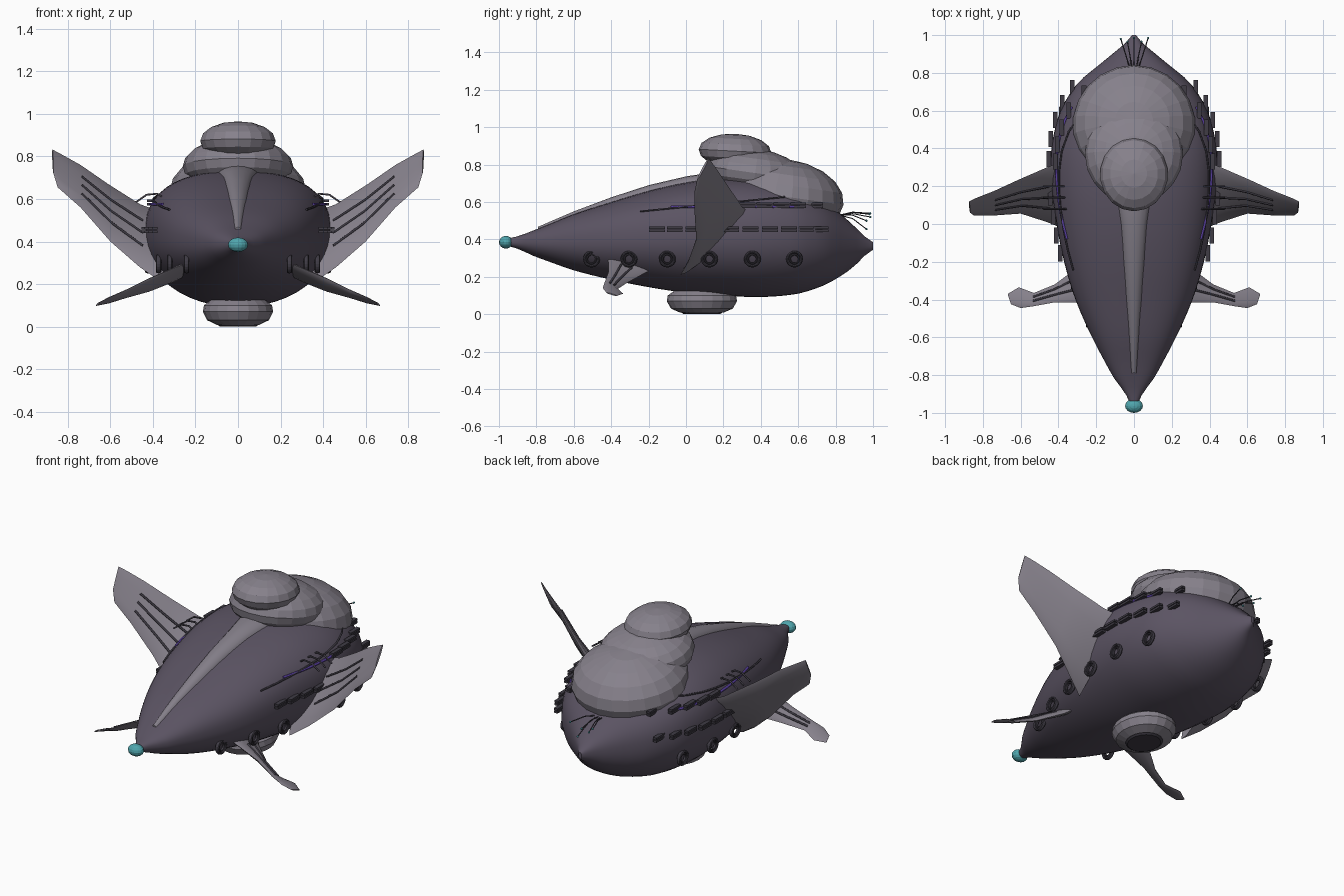
import bpy, bmesh, math
from mathutils import Vector

if "Cube" in bpy.data.objects:
    bpy.data.objects.remove(bpy.data.objects["Cube"])

def mat(name, c):
    m = bpy.data.materials.new(name)
    m.diffuse_color = (*c, 1)
    m.use_nodes = True
    m.node_tree.nodes["Principled BSDF"].inputs["Base Color"].default_value = m.diffuse_color
    return m

HULL = mat("hull_dark", (0.105, 0.088, 0.125))
SHELL = mat("shell_grey", (0.24, 0.22, 0.26))
DARK = mat("dark_metal", (0.05, 0.045, 0.06))
TEAL = mat("teal_glow", (0.08, 0.38, 0.42))
PURPLE = mat("purple_glow", (0.1, 0.05, 0.35))

def finish(name, bm, m, smooth=None):
    bmesh.ops.recalc_face_normals(bm, faces=bm.faces[:])
    me = bpy.data.meshes.new(name)
    bm.to_mesh(me)
    bm.free()
    o = bpy.data.objects.new(name, me)
    bpy.context.collection.objects.link(o)
    me.materials.append(m)
    if smooth:
        bpy.ops.object.select_all(action='DESELECT')
        o.select_set(True)
        bpy.context.view_layer.objects.active = o
        bpy.ops.object.shade_smooth_by_angle(angle=math.radians(smooth))
    return o

def loft(name, rings, m, smooth=None):
    bm = bmesh.new()
    vs = [[bm.verts.new(p) for p in r] for r in rings]
    n = len(vs[0])
    for a, b in zip(vs, vs[1:]):
        for i in range(n):
            bm.faces.new((a[i], a[(i + 1) % n], b[(i + 1) % n], b[i]))
    bm.faces.new(vs[0])
    bm.faces.new(vs[-1])
    return finish(name, bm, m, smooth)

def tube(name, pts, r, m):
    cu = bpy.data.curves.new(name, 'CURVE')
    cu.dimensions = '3D'
    cu.bevel_depth = r
    cu.bevel_resolution = 1
    cu.use_fill_caps = True
    s = cu.splines.new('POLY')
    s.points.add(len(pts) - 1)
    for p, q in zip(s.points, pts):
        p.co = (*q, 1)
    cu.materials.append(m)
    o = bpy.data.objects.new(name, cu)
    bpy.context.collection.objects.link(o)

def ellipsoid(name, c, s, m, seg=20, rings=10, tilt=0, smooth=None):
    bm = bmesh.new()
    bmesh.ops.create_uvsphere(bm, u_segments=seg, v_segments=rings, radius=1)
    o = finish(name, bm, m, smooth)
    o.location, o.scale, o.rotation_euler = c, s, (tilt, 0, 0)

# Hull stations: y, half width, widest z, top z, bottom z
ST = [(-.95, .02, .385, .405, .365), (-.8, .117, .385, .455, .305), (-.6, .222, .39, .535, .235),
      (-.4, .31, .40, .60, .185), (-.2, .37, .41, .66, .145), (0, .41, .42, .705, .115),
      (.2, .437, .42, .73, .10), (.4, .437, .42, .725, .092), (.6, .39, .41, .68, .11),
      (.75, .295, .40, .60, .16), (.88, .14, .38, .49, .24), (1.0, .01, .365, .385, .345)]

def station(y):
    i = max(0, min(len(ST) - 2, sum(s[0] <= y for s in ST) - 1))
    g = lambda k: ST[max(0, min(len(ST) - 1, k))]
    t = (y - ST[i][0]) / (ST[i + 1][0] - ST[i][0])
    return [.5 * (2 * b + (c - a) * t + (2 * a - 5 * b + 4 * c - d) * t * t + (3 * b - a - 3 * c + d) * t ** 3)
            for a, b, c, d in list(zip(g(i - 1), g(i), g(i + 1), g(i + 2)))[1:]]

def hull_x(y, z):
    w, zc, top, bot = station(y)
    n, h = (2.5, top - zc) if z > zc else (2.05, zc - bot)
    return w * max(0, 1 - min(1, abs(z - zc) / h) ** n) ** (1 / n)

def hull_ring(y, k=48):
    w, zc, top, bot = station(y)
    ring = []
    for j in range(k):
        a = 2 * math.pi * j / k
        c, s = math.cos(a), math.sin(a)
        n, h = (2.5, top - zc) if s > 0 else (2.05, zc - bot)
        ring.append((w * math.copysign(abs(c) ** (2 / n), c), y,
                     zc + h * math.copysign(abs(s) ** (2 / n), s)))
    return ring

loft("hull", [hull_ring(-.95 + 1.95 * i / 44) for i in range(45)], HULL, 40)

# Nose ball and stacked shell domes
ellipsoid("nose_ball", (0, -.963, .385), (.047, .037, .034), TEAL, 16, 8)
ellipsoid("large_dome", (0, .52, .63), (.325, .325, .20), SHELL, 22, 10, math.radians(-8))
ellipsoid("middle_dome", (0, .37, .755), (.26, .265, .13), SHELL, 20, 10, math.radians(-8))
ellipsoid("top_dome", (0, .262, .872), (.18, .195, .093), SHELL, 18, 8, math.radians(-3))

# Dorsal spine
spine = []
for y, w, z in [(-.79, .022, .468), (-.6, .034, .55), (-.4, .046, .625), (-.2, .058, .69),
                (0, .072, .737), (.15, .095, .76), (.28, .10, .76)]:
    spine.append([(w * math.cos(a), y, z - .05 + .05 * math.sin(a))
                  for a in [math.pi * k / 8 for k in range(9)]] + [(-w, y, z - .1), (w, y, z - .1)])
loft("dorsal_spine", spine, SHELL, 40)

# Belly pod: lathed drum with a dark vent
prof = [(.10, .008), (.145, .03), (.165, .07), (.16, .1), (.13, .125), (.09, .13)]
def circle(r, z, n=20):
    return [(r * math.cos(2 * math.pi * j / n), .085 + 1.14 * r * math.sin(2 * math.pi * j / n), z)
            for j in range(n)]
loft("belly_pod", [circle(r, z) for r, z in prof], SHELL)
loft("belly_vent", [circle(.085, 0), circle(.1, .012)], DARK)

# Wings and fins: front edge point, rear edge point, half thickness
WING = [((.36, -.03, .21), (.36, .34, .54), .03), ((.46, .01, .278), (.46, .30, .575), .025),
        ((.60, .055, .40), (.61, .235, .67), .018), ((.74, .045, .56), (.74, .175, .76), .013),
        ((.848, .045, .655), (.83, .14, .81), .009), ((.868, .06, .72), (.873, .12, .833), .006)]
FIN = [((.24, -.42, .30), (.24, -.16, .25), .02), ((.30, -.415, .275), (.30, -.23, .215), .016),
       ((.42, -.415, .225), (.42, -.32, .165), .012), ((.53, -.435, .17), (.53, -.365, .135), .009),
       ((.60, -.445, .14), (.61, -.335, .11), .007), ((.65, -.425, .115), (.668, -.37, .098), .004)]

def blade(name, secs, s, ribs):
    secs = [(Vector((f[0] * s, *f[1:])), Vector((r[0] * s, *r[1:])), t) for f, r, t in secs]
    span = secs[-1][0] + secs[-1][1] - secs[0][0] - secs[0][1]
    rings, norms = [], []
    for f, r, t in secs:
        n = (r - f).cross(span).normalized()
        if n.z < 0:
            n = -n
        norms.append(n)
        rings.append([(f + r) / 2 + (r - f) / 2 * math.cos(a) + n * t * math.sin(a)
                      for a in [2 * math.pi * k / 12 for k in range(12)]])
    loft(name, rings, SHELL, 35)
    for i, u in enumerate(ribs):
        tube(f"{name}_rib_{i}", [f.lerp(r, u) + n * t * math.sqrt(1 - (2 * u - 1) ** 2)
             for (f, r, t), n in list(zip(secs, norms))[1:4]], .006, DARK)

def bar(name, c, size):
    bm = bmesh.new()
    bmesh.ops.create_cube(bm, size=1)
    o = finish(name, bm, DARK)
    o.location, o.scale = c, size

for s, side in ((1, "right"), (-1, "left")):
    blade(f"{side}_wing", WING, s, (.3, .5, .7))
    blade(f"{side}_fin", FIN, s, (.35, .65))
    # Porthole rings and panes
    for i, y in enumerate((-.505, -.305, -.1, .125, .355, .58)):
        x = s * (hull_x(y, .295) + .015)
        for r, t in ((.037, .008), (.024, .005)):
            bpy.ops.mesh.primitive_torus_add(location=(x, y, .295), rotation=(0, math.pi / 2, 0),
                major_radius=r, minor_radius=t, major_segments=20, minor_segments=8)
            o = bpy.context.object
            o.name = f"{side}_porthole_{i}"
            o.scale.z = 1.6
            o.data.materials.append(DARK)
    # Two rows of side slats
    for z, ys in ((.455, (-.155, -.06, .04, .14, .24, .345, .45, .55, .64, .72)),
                  (.583, (.33, .42, .51, .60, .69))):
        for i, y in enumerate(ys):
            for dz in (-.008, .008):
                bar(f"{side}_slat", (s * (hull_x(y, z) + .012), y, z + dz), (.024, .085, .012))
    # Glowing seam and strut
    seam = [-.08 + .07 * k for k in range(11)]
    tube(f"{side}_seam", [(s * (hull_x(y, .575) + .003), y, .575) for y in seam], .007, PURPLE)
    tube(f"{side}_strut", [(s * (hull_x(y, z) + .006), y, z) for y, z in
         [(-.245 + .105 * k, .55 + .0105 * k) for k in range(9)]], .005, DARK)
    # Short curved cables at the wing root
    for k in range(3):
        y = .08 + .06 * k
        tube(f"{side}_cable_{k}", [(s * x, y, z) for x, z in
             ((.34, .60), (.38, .625), (.43, .62), (.48, .585))], .005, DARK)

# Stern feelers with glowing tips
for i, (x, y, z) in enumerate(((-.07, .98, .535), (-.035, .965, .50), (0, .985, .52), (.04, .965, .455), (.075, .985, .54))):
    tube(f"feeler_{i}", [(x * .3, .82, .53), (x * .6, .89, .53 + (z - .5) * .4), (x, y, z)], .003, DARK)
    ellipsoid(f"feeler_tip_{i}", (x, y, z), (.006,) * 3, TEAL, 8, 6)
